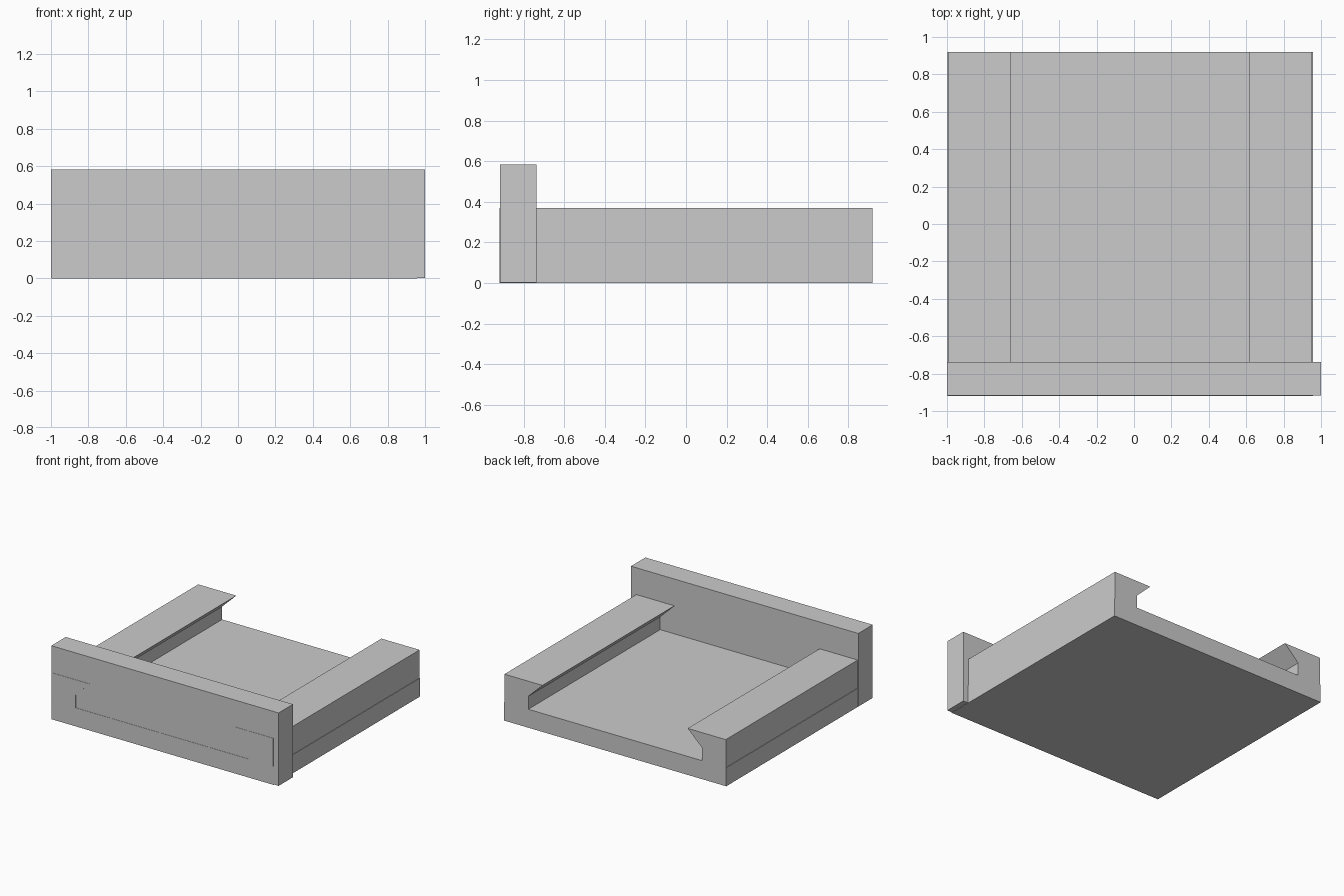
import bpy
import bmesh

cube = bpy.data.objects.get("Cube")
if cube:
    bpy.data.objects.remove(cube, do_unlink=True)

grey = bpy.data.materials.new("plain grey")
grey.use_nodes = True
colour = (0.6, 0.6, 0.6, 1)
grey.diffuse_color = colour
grey.node_tree.nodes["Principled BSDF"].inputs["Base Color"].default_value = colour

FRONT, BACK = -0.92, 0.92
FLOOR, RAIL_TOP = 0.147, 0.37


def extrude_profile(name, profile, y0, y1):
    """Extrude an (x, z) outline along y."""
    bm = bmesh.new()
    face = bm.faces.new([bm.verts.new((x, y0, z)) for x, z in profile])
    result = bmesh.ops.extrude_face_region(bm, geom=[face])
    moved = [v for v in result["geom"] if isinstance(v, bmesh.types.BMVert)]
    bmesh.ops.translate(bm, verts=moved, vec=(0, y1 - y0, 0))
    bmesh.ops.recalc_face_normals(bm, faces=bm.faces)
    mesh = bpy.data.meshes.new(name)
    bm.to_mesh(mesh)
    bm.free()
    mesh.materials.append(grey)
    obj = bpy.data.objects.new(name, mesh)
    bpy.context.collection.objects.link(obj)
    return obj


def box(name, x0, x1, y0, y1, z0, z1):
    return extrude_profile(name, [(x0, z0), (x1, z0), (x1, z1), (x0, z1)], y0, y1)


# Floor slab
box("base_plate", -0.998, 0.957, FRONT, BACK, 0, FLOOR)

# Undercut rails; side points from the outer wall towards the middle
for name, outer, side in (("left_rail", 0.953, -1), ("right_rail", -0.994, 1)):
    outline = [(0, FLOOR), (0, RAIL_TOP), (0.335, RAIL_TOP), (0.21, 0.25), (0.21, FLOOR)]
    extrude_profile(name, [(outer + side * x, z) for x, z in outline], FRONT, BACK)

# Tall front panel, overhanging on the left
box("front_panel", -1, 1, FRONT + 0.002, -0.737, 0.003, 0.583)
